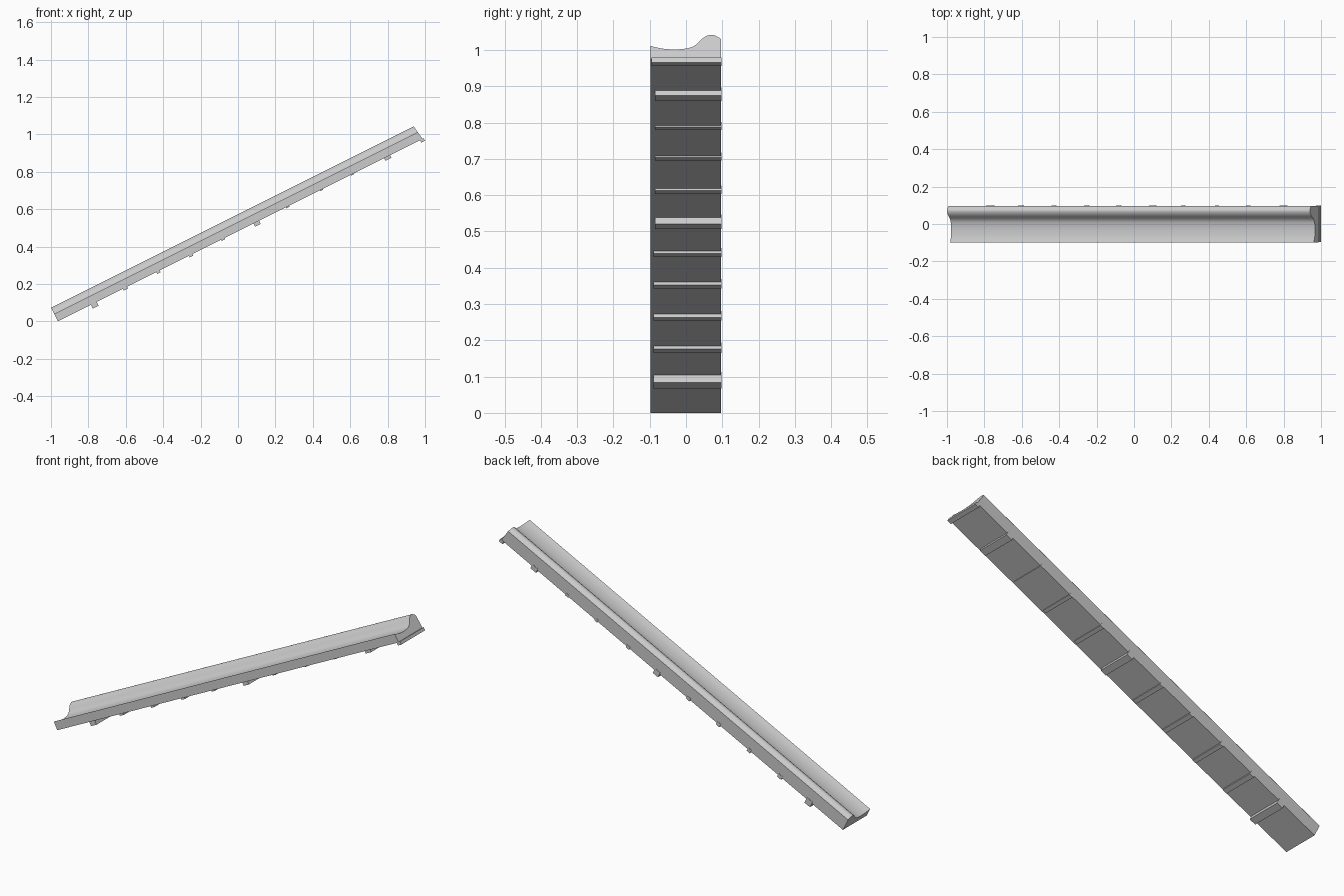
import bpy, bmesh, math
from mathutils import Matrix

cube = bpy.data.objects.get("Cube")
if cube:
    bpy.data.objects.remove(cube, do_unlink=True)

grey = bpy.data.materials.new("plain grey")
grey.use_nodes = True
colour = (0.6, 0.6, 0.6, 1)
grey.diffuse_color = colour
grey.node_tree.nodes["Principled BSDF"].inputs["Base Color"].default_value = colour

# Local frame: x runs up the slope, z is the thickness
SLOPE = Matrix.Translation((-0.963, 0, 0)) @ Matrix.Rotation(-math.atan(0.5), 4, 'Y')
LENGTH = 2.168
FRONT, BACK = -0.098, 0.096


def finish(name, bm):
    bmesh.ops.recalc_face_normals(bm, faces=bm.faces)
    bm.transform(SLOPE)
    mesh = bpy.data.meshes.new(name)
    bm.to_mesh(mesh)
    bm.free()
    mesh.materials.append(grey)
    obj = bpy.data.objects.new(name, mesh)
    bpy.context.collection.objects.link(obj)
    return obj


def smooth_curve(points, steps=4):
    """Catmull-Rom curve through the profile points."""
    p = [points[0]] + points + [points[-1]]
    out = []
    for a, b, c, d in zip(p, p[1:], p[2:], p[3:]):
        for i in range(steps):
            t = i / steps
            out.append(tuple(0.5 * (2 * B + (C - A) * t + (2 * A - 5 * B + 4 * C - D) * t * t
                             + (3 * B - A - 3 * C + D) * t ** 3)
                             for A, B, C, D in zip(a, b, c, d)))
    return out + [points[-1]]


# Long roof tile strip: shallow trough beside a rounded roll
crest = smooth_curve([(FRONT, 0.044), (-0.075, 0.037), (-0.05, 0.033), (-0.015, 0.033),
                      (0.02, 0.042), (0.048, 0.071), (0.07, 0.081), (0.088, 0.074),
                      (BACK, 0.066)])
profile = [(FRONT, 0)] + crest + [(BACK, 0)]
bm = bmesh.new()
low = [bm.verts.new((0, y, z)) for y, z in profile]
# The upper end leans out a little toward its foot
high = [bm.verts.new((LENGTH + 0.012 * (1 - z / 0.081), y, z)) for y, z in profile]
bm.faces.new(low)
bm.faces.new(high)
for i in range(len(profile)):
    j = (i + 1) % len(profile)
    bm.faces.new((low[i], low[j], high[j], high[i]))
strip = finish("roof_edge_strip", bm)
bpy.ops.object.select_all(action='DESELECT')
strip.select_set(True)
bpy.context.view_layer.objects.active = strip
bpy.ops.object.shade_smooth_by_angle(angle=math.radians(35))

# Cross battens beneath: height of upper edge, depth, width, front end
battens = [(0.104, 0.023, 0.035, -0.09), (0.185, 0.010, 0.025, -0.09),
           (0.272, 0.010, 0.020, -0.09), (0.360, 0.009, 0.022, -0.09),
           (0.446, 0.007, 0.022, -0.09), (0.538, 0.019, 0.033, -0.085),
           (0.618, 0.006, 0.020, -0.085), (0.708, 0.005, 0.018, -0.085),
           (0.792, 0.004, 0.020, -0.085), (0.888, 0.015, 0.035, -0.085),
           (0.978, 0.014, 0.022, -0.095)]
for n, (height, depth, width, front) in enumerate(battens, 1):
    end = height * math.sqrt(5)
    top = 0.01 if n < len(battens) else 0.002
    bm = bmesh.new()
    bmesh.ops.create_cube(bm, size=1)
    bm.transform(Matrix.Translation((end - width / 2, (front + 0.098) / 2, (top - depth) / 2))
                 @ Matrix.Diagonal((width, 0.098 - front, top + depth, 1)))
    finish(f"batten_{n}", bm)
